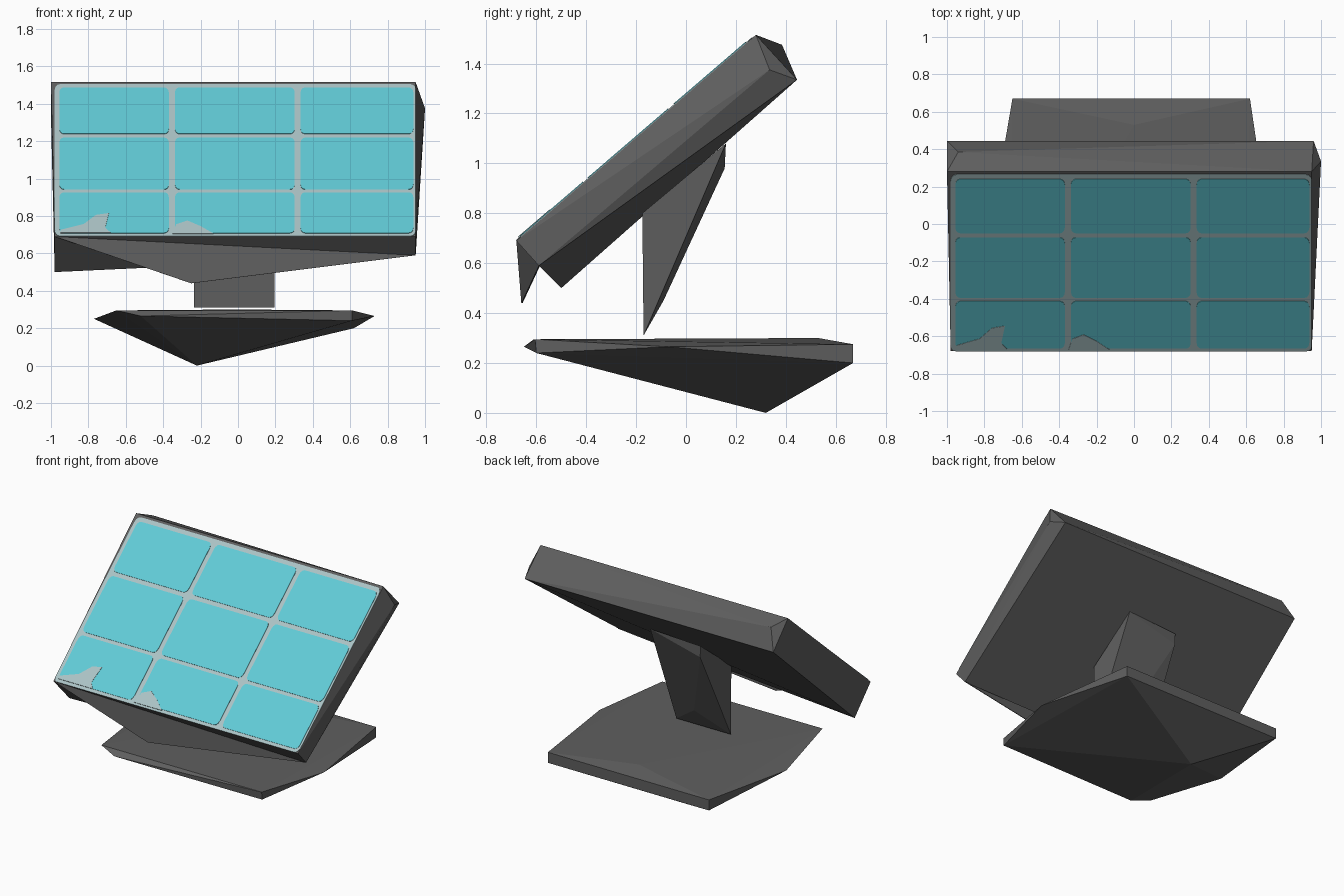
import bpy, bmesh, math
from mathutils import Vector

cube = bpy.data.objects.get("Cube")
if cube:
    bpy.data.objects.remove(cube, do_unlink=True)


def material(name, rgb):
    m = bpy.data.materials.new(name)
    m.use_nodes = True
    m.diffuse_color = (*rgb, 1)
    m.node_tree.nodes["Principled BSDF"].inputs["Base Color"].default_value = (*rgb, 1)
    return m


DARK = material("dark_metal", (0.114, 0.114, 0.114))
GREY = material("pale_grid", (0.41, 0.55, 0.565))
CYAN = material("cyan_cell", (0.12, 0.6, 0.68))


def finish(name, bm, mat):
    mesh = bpy.data.meshes.new(name)
    bm.to_mesh(mesh)
    bm.free()
    mesh.materials.append(mat)
    obj = bpy.data.objects.new(name, mesh)
    bpy.context.collection.objects.link(obj)
    return obj


def solid(name, points, mat):
    """Faceted convex block through the given corners."""
    bm = bmesh.new()
    verts = [bm.verts.new(p) for p in points]
    res = bmesh.ops.convex_hull(bm, input=verts)
    unused = {g for g in res["geom_interior"] + res["geom_unused"]
              if isinstance(g, bmesh.types.BMVert)}
    bmesh.ops.delete(bm, geom=list(unused), context='VERTS')
    bmesh.ops.recalc_face_normals(bm, faces=bm.faces)
    return finish(name, bm, mat)


# Panel housing: tilted slab with uneven corners
top_left, top_right = Vector((-1, .28, 1.515)), Vector((.95, .28, 1.515))
low_left, low_right = Vector((-.98, -.68, .69)), Vector((.95, -.68, .69))
low_right_back = Vector((.95, -.59, .59))
solid("panel_housing", [
    top_left, top_right, low_left, low_right, low_right_back,
    (-.98, -.5, .5), (1, .335, 1.375),
    (-1, .445, 1.335), (.96, .445, 1.335), (-.94, .385, 1.475)], DARK)

# Thin pointed fin hanging below the panel's lower edge
bm = bmesh.new()
bm.faces.new([bm.verts.new(p) for p in (low_left, (-.25, -.66, .44), low_right_back)])
fin = finish("lower_fin", bm, DARK)
fin.modifiers.new("thickness", 'SOLIDIFY').thickness = 0.005

# Wedge-shaped post
solid("support_post", [
    (-.235, -.17, .31), (.195, -.17, .31),
    (-.235, -.175, .8), (.195, -.175, .8),
    (-.223, .155, 1.06), (.17, .16, 1.08),
    (-.22, .155, .98), (0, -.09, .45)], DARK)

# Base: flat top over a lopsided downward point
solid("base", [
    (-.65, -.61, .295), (.61, -.605, .295), (-.52, -.65, .265), (.61, -.6, .24),
    (.73, -.07, .265), (-.77, -.03, .25),
    (.62, .67, .275), (-.65, .67, .275), (.62, .67, .2), (-.65, .67, .2),
    (0, .53, .3), (-.22, .32, 0)], DARK)

# Panel face: plates are laid out by x and height on the tilted plane
up = (top_left - low_left)
up.x = 0
normal = Vector((1, 0, 0)).cross(up).normalized()


def on_panel(x, z, lift):
    p = low_left + up * ((z - low_left.z) / up.z)
    p.x = x
    return p + normal * lift


def plate(name, outline, lift, mat):
    solid(name, [on_panel(x, z, h) for x, z in outline for h in (0, lift)], mat)


def rounded(x0, x1, z0, z1, r):
    pts = []
    for cx, cz, start in ((x1 - r, z1 - r, 0), (x0 + r, z1 - r, 90),
                          (x0 + r, z0 + r, 180), (x1 - r, z0 + r, 270)):
        for step in range(4):
            a = math.radians(start + 30 * step)
            pts.append((cx + r * math.cos(a), cz + r * math.sin(a)))
    return pts


plate("grid_backing", rounded(-.98, .95, .69, 1.503, .03), .003, GREY)

columns = ((-.955, -.37), (-.337, .303), (.335, .937))
rows = ((.705, .922), (.938, 1.215), (1.235, 1.483))
for i, (x0, x1) in enumerate(columns):
    for j, (z0, z1) in enumerate(rows):
        plate(f"cell_{j + 1}_{i + 1}", rounded(x0, x1, z0, z1, .025), .006, CYAN)

# Worn pale patches along the lower edge
patches = (
    [(-.95, .705), (-.68, .705), (-.72, .74), (-.83, .75), (-.95, .72)],
    [(-.84, .74), (-.71, .73), (-.69, .81), (-.76, .8)],
    [(-.35, .70), (-.13, .70), (-.2, .74), (-.27, .77), (-.33, .75)])
for i, outline in enumerate(patches):
    plate(f"worn_patch_{i + 1}", outline, .008, GREY)
